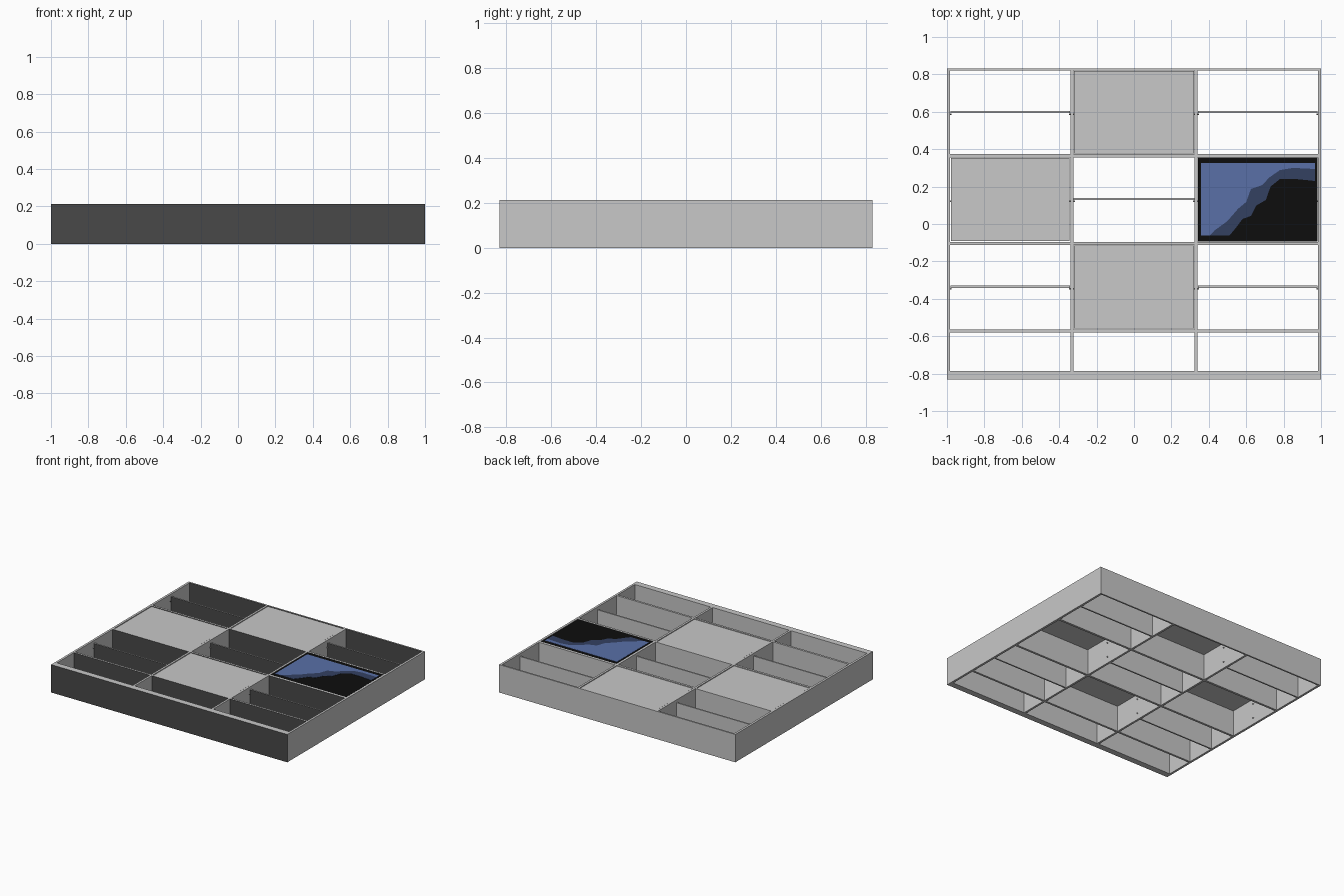
import bpy, bmesh, math
from mathutils import Matrix

if "Cube" in bpy.data.objects:
    bpy.data.objects.remove(bpy.data.objects["Cube"])


def mat(name, r, g, b):
    m = bpy.data.materials.new(name)
    m.diffuse_color = (r, g, b, 1)
    m.use_nodes = True
    m.node_tree.nodes["Principled BSDF"].inputs["Base Color"].default_value = m.diffuse_color
    return m


GREY = mat("light_grey", 0.58, 0.58, 0.58)
DARK = mat("dark_grey", 0.066, 0.066, 0.066)
BLACK = mat("black", 0.004, 0.004, 0.004)
BLUE = mat("screen_blue", 0.10, 0.16, 0.39)
NAVY = mat("screen_navy", 0.033, 0.052, 0.12)

H = 0.213  # overall depth of the cabinet (z)


def finish(name, bm, mats):
    bmesh.ops.recalc_face_normals(bm, faces=bm.faces)
    # faces turned to the front (-y) take the second colour, if any
    if len(mats) > 1:
        for f in bm.faces:
            f.material_index = 1 if f.normal.y < -0.7 else 0
    me = bpy.data.meshes.new(name)
    bm.to_mesh(me)
    bm.free()
    for m in mats:
        me.materials.append(m)
    ob = bpy.data.objects.new(name, me)
    bpy.context.collection.objects.link(ob)
    return ob


def box(name, x0, x1, y0, y1, z0=0.0, z1=H, mats=(GREY, DARK)):
    bm = bmesh.new()
    bmesh.ops.create_cube(bm, size=1)
    for v in bm.verts:
        v.co.x = x1 if v.co.x > 0 else x0
        v.co.y = y1 if v.co.y > 0 else y0
        v.co.z = z1 if v.co.z > 0 else z0
    return finish(name, bm, mats)


def plate(name, pts, z0, z1, m):
    bm = bmesh.new()
    face = bm.faces.new([bm.verts.new((x, y, z0)) for x, y in pts])
    ext = bmesh.ops.extrude_face_region(bm, geom=[face])
    for g in ext["geom"]:
        if isinstance(g, bmesh.types.BMVert):
            g.co.z = z1
    return finish(name, bm, (m,))


# Cell openings: columns left to right, rows top to bottom
COLS = [(-0.983, -0.34), (-0.324, 0.324), (0.34, 0.983)]
ROWS = [(0.373, 0.82), (-0.095, 0.356), (-0.564, -0.112), (-0.785, -0.58)]
TOP, BOTTOM = 0.832, -0.832

# Outer frame
box("left_side", -1, -0.983, BOTTOM, TOP)
box("right_side", 0.983, 1, BOTTOM, TOP)
box("top_board", -0.983, 0.983, ROWS[0][1], TOP)
box("base_board", -0.983, 0.983, BOTTOM, ROWS[3][0])

# Upright dividers
for s in (-1, 1):
    x0, x1 = sorted((s * 0.324, s * 0.34))
    box("divider", x0, x1, ROWS[3][0], ROWS[0][1])

# Fixed boards between the rows
for upper, lower in zip(ROWS, ROWS[1:]):
    for x0, x1 in COLS:
        box("fixed_board", x0, x1, lower[1], upper[0])

# Doors in a chequer pattern, loose shelves in the other tall cells
for r, (y0, y1) in enumerate(ROWS[:3]):
    for c, (x0, x1) in enumerate(COLS):
        mid = (y0 + y1) / 2
        if (r + c) % 2:
            box("door", x0 + 0.004, x1 - 0.004, y0 + 0.004, y1 - 0.002,
                H - 0.017, H - 0.003)
        else:
            box("shelf", x0 + 0.001, x1 - 0.001, mid - 0.003, mid + 0.008,
                0, H - 0.02)
        # shelf pins on both cell walls
        bm = bmesh.new()
        for x in (x0 + 0.004, x1 - 0.004):
            for z in (0.047, 0.16):
                bmesh.ops.create_cone(
                    bm, cap_ends=True, segments=8, radius1=0.004,
                    radius2=0.004, depth=0.008,
                    matrix=Matrix.Translation((x, mid - 0.009, z))
                    @ Matrix.Rotation(math.pi / 2, 4, 'Y'))
        finish("shelf_pins", bm, (GREY, DARK))

# Black panel with a two-tone blue picture on the right-hand door
x0, x1 = COLS[2]
y0, y1 = ROWS[1]
box("screen_panel", x0 + 0.001, x1 - 0.003, y0 + 0.001, y1 - 0.001,
    H - 0.003, H - 0.0015, (BLACK,))
L, R, T, B = 0.357, 0.967, 0.326, -0.062
edge_a = [(R, 0.294), (0.85, 0.30), (0.78, 0.288), (0.725, 0.25),
          (0.685, 0.208), (0.625, 0.187), (0.60, 0.118), (0.555, 0.08),
          (0.50, 0.016), (0.43, -0.035), (0.405, B)]
edge_b = [(R, 0.23), (0.87, 0.24), (0.78, 0.24), (0.73, 0.20),
          (0.705, 0.128), (0.655, 0.10), (0.625, 0.043), (0.58, 0.027),
          (0.545, -0.02), (0.51, B)]
plate("picture_light", [(L, T), (R, T)] + edge_a + [(L, B)], H - 0.0015, H, BLUE)
plate("picture_dark", edge_a + edge_b[::-1], H - 0.0015, H, NAVY)
